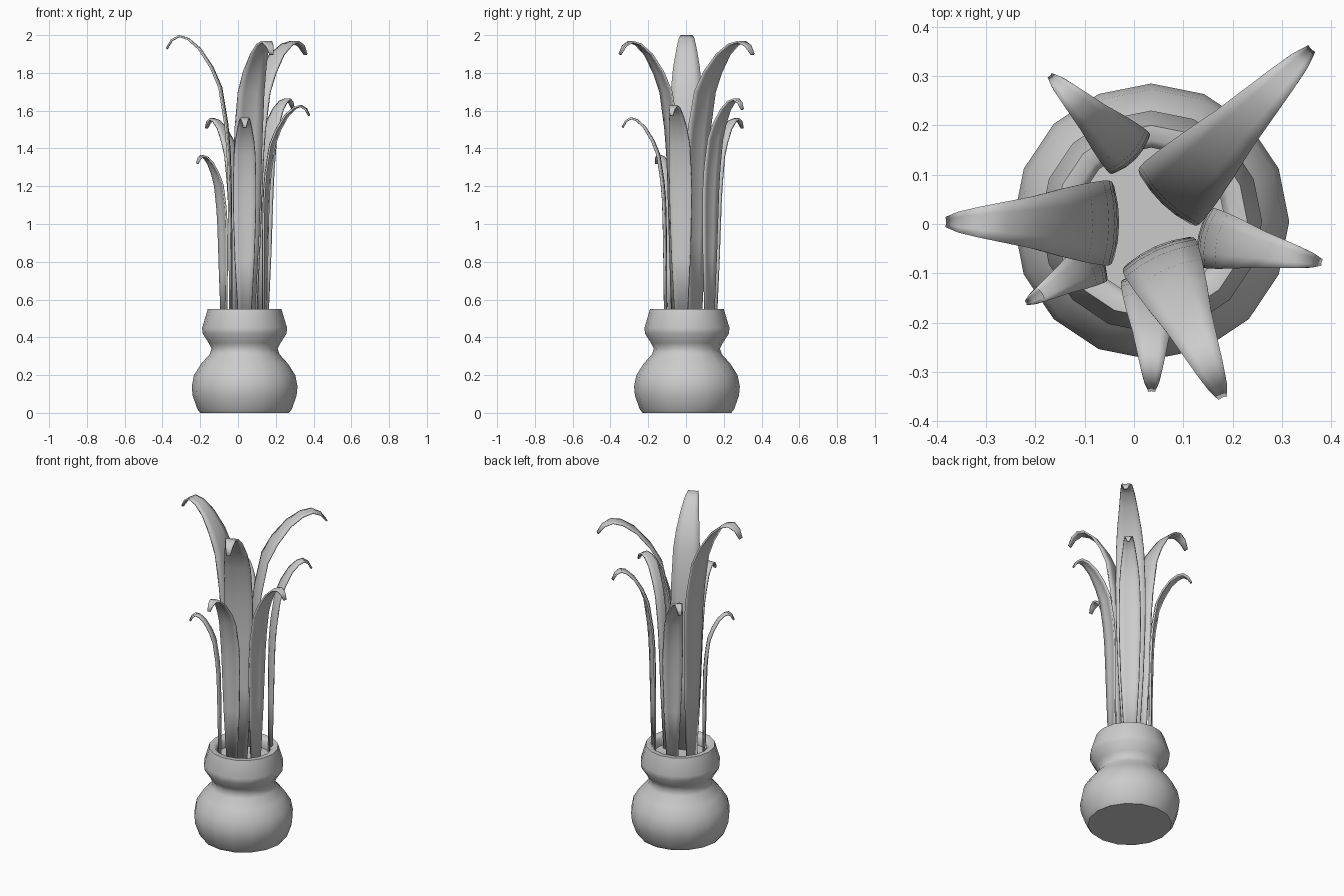
import bpy, bmesh, math
from mathutils import Vector

cube = bpy.data.objects.get("Cube")
if cube:
    bpy.data.objects.remove(cube)

grey = bpy.data.materials.new("plain grey")
grey.use_nodes = True
grey.diffuse_color = (0.6, 0.6, 0.6, 1)
grey.node_tree.nodes["Principled BSDF"].inputs["Base Color"].default_value = (0.6, 0.6, 0.6, 1)


def finish(bm, name, angle):
    bmesh.ops.recalc_face_normals(bm, faces=bm.faces)
    mesh = bpy.data.meshes.new(name)
    bm.to_mesh(mesh)
    bm.free()
    mesh.materials.append(grey)
    obj = bpy.data.objects.new(name, mesh)
    bpy.context.collection.objects.link(obj)
    bpy.ops.object.select_all(action='DESELECT')
    obj.select_set(True)
    bpy.context.view_layer.objects.active = obj
    bpy.ops.object.shade_smooth_by_angle(angle=math.radians(angle))
    return obj


# Pot: one lathed profile with a rim and a sunken soil floor
SIDES, CENTRE = 16, Vector((0.035, 0.005, 0))
PROFILE = [(0.235, 0), (0.25, 0.02), (0.275, 0.09), (0.28, 0.14), (0.268, 0.2),
           (0.23, 0.26), (0.185, 0.31), (0.175, 0.34), (0.19, 0.37), (0.222, 0.42),
           (0.225, 0.45), (0.195, 0.55), (0.165, 0.55), (0.15, 0.535), (0.15, 0.49)]
bm = bmesh.new()
rings = []
for r, z in PROFILE:
    angles = [2 * math.pi * i / SIDES for i in range(SIDES)]
    rings.append([bm.verts.new(CENTRE + Vector((r * math.cos(a), r * math.sin(a), z))) for a in angles])
for low, high in zip(rings, rings[1:]):
    for i in range(SIDES):
        j = (i + 1) % SIDES
        bm.faces.new((low[i], low[j], high[j], high[i]))
bm.faces.new(rings[0][::-1])
bm.faces.new(rings[-1])
finish(bm, "pot", 50)

# Leaf shape: share of reach, share of height, share of width
LEAF = [(0, 0, 0.55), (0, 0.3, 0.85), (0.01, 0.5, 0.97), (0.025, 0.6, 1), (0.06, 0.69, 1),
        (0.155, 0.82, 0.94), (0.29, 0.89, 0.82), (0.48, 0.955, 0.62), (0.66, 0.99, 0.48),
        (0.8, 1, 0.37), (0.92, 0.985, 0.26), (1, 0.955, 0.13)]
SOIL = 0.485


def leaf(name, base, tip, top, half_width):
    """Upright blade that arches from base out to tip, slightly creased outward at its edges."""
    base, tip = Vector((*base, SOIL)), Vector((*tip, SOIL))
    out = tip - base
    side = Vector((-out.y, out.x, 0)).normalized()
    bm = bmesh.new()
    rows = []
    for reach, height, width in LEAF:
        spine = base + out * reach + Vector((0, 0, (top - SOIL) * height))
        row = []
        for s in (-1, -0.5, 0, 0.5, 1):
            bend = out.normalized() * 0.012 * s * s * width
            row.append(bm.verts.new(spine + side * s * half_width * width + bend))
        rows.append(row)
    for low, high in zip(rows, rows[1:]):
        for i in range(len(low) - 1):
            bm.faces.new((low[i], low[i + 1], high[i + 1], high[i]))
    obj = finish(bm, name, 50)
    solid = obj.modifiers.new("thickness", 'SOLIDIFY')
    solid.thickness = 0.01
    solid.offset = 0


# Tall leaves
leaf("tall_leaf_right", (-0.035, 0.002), (-0.377, 0.004), 1.995, 0.085)
leaf("tall_leaf_front", (0.045, -0.05), (0.178, -0.348), 1.965, 0.08)
leaf("tall_leaf_back", (0.06, 0.045), (0.357, 0.352), 1.965, 0.083)
# Short leaves
leaf("short_leaf_back_right", (0, 0.135), (-0.167, 0.298), 1.555, 0.056)
leaf("short_leaf_front", (0.035, -0.105), (0.036, -0.335), 1.56, 0.06)
leaf("short_leaf_front_right", (-0.07, -0.07), (-0.215, -0.158), 1.36, 0.045)
leaf("short_leaf_left", (0.135, -0.025), (0.376, -0.077), 1.625, 0.06)
leaf("short_leaf_back_left", (0.13, 0.12), (0.292, 0.298), 1.66, 0.06)
